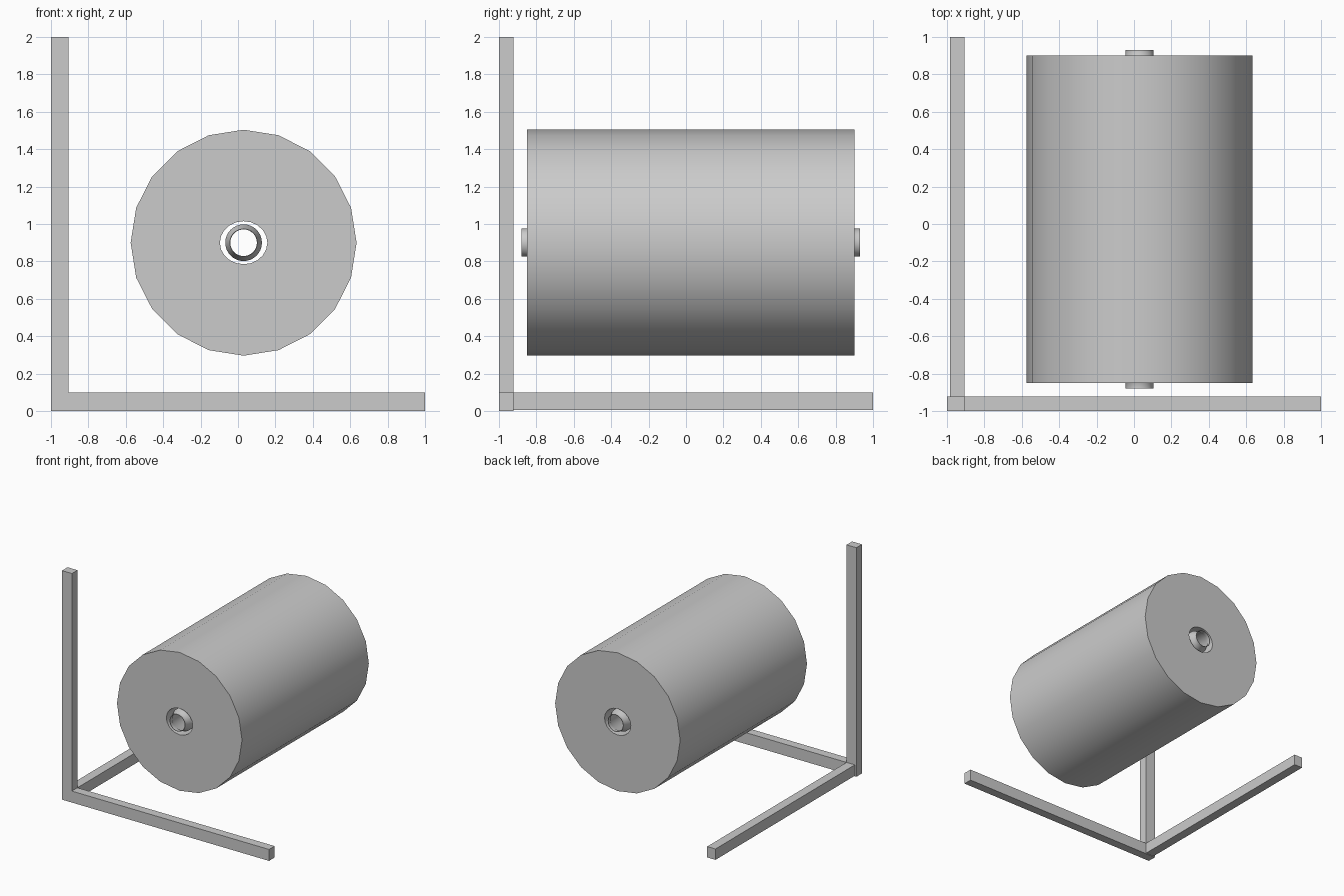
import bpy, bmesh, math

cube = bpy.data.objects.get("Cube")
if cube:
    bpy.data.objects.remove(cube, do_unlink=True)

grey = bpy.data.materials.new("light grey")
grey.use_nodes = True
COLOUR = (0.6, 0.6, 0.6, 1)
grey.diffuse_color = COLOUR
grey.node_tree.nodes["Principled BSDF"].inputs["Base Color"].default_value = COLOUR

AXIS_X, AXIS_Z = 0.03, 0.9


def finish(bm, name, smooth=False):
    bmesh.ops.recalc_face_normals(bm, faces=bm.faces)
    mesh = bpy.data.meshes.new(name)
    bm.to_mesh(mesh)
    bm.free()
    mesh.materials.append(grey)
    obj = bpy.data.objects.new(name, mesh)
    bpy.context.collection.objects.link(obj)
    if smooth:
        bpy.ops.object.select_all(action='DESELECT')
        obj.select_set(True)
        bpy.context.view_layer.objects.active = obj
        bpy.ops.object.shade_smooth_by_angle(angle=math.radians(30))
    return obj


def closed_lathe(name, profile, sides):
    """Loft rings (x radius, z radius, y) around the shared axis into a closed shell."""
    bm = bmesh.new()
    rings = []
    for rx, rz, y in profile:
        angles = [2 * math.pi * i / sides for i in range(sides)]
        rings.append([bm.verts.new((AXIS_X + rx * math.sin(a), y,
                                    AXIS_Z + rz * math.cos(a))) for a in angles])
    for k, ring in enumerate(rings):
        after = rings[(k + 1) % len(rings)]
        for i in range(sides):
            j = (i + 1) % sides
            bm.faces.new((ring[i], ring[j], after[j], after[i]))
    return finish(bm, name, smooth=True)


def bar(name, low, high):
    bm = bmesh.new()
    bmesh.ops.create_cube(bm, size=1)
    for v in bm.verts:
        v.co = [high[i] if v.co[i] > 0 else low[i] for i in range(3)]
    return finish(bm, name)


# Drum with an open bore
FRONT, BACK = -0.85, 0.9
closed_lathe("drum", [(0.604, 0.604, FRONT), (0.604, 0.604, BACK),
                      (0.127, 0.115, BACK), (0.127, 0.115, FRONT)], 20)

# Hollow axle: narrow necks at both ends, wider inside the drum
outer = [(0.075, FRONT - 0.03), (0.075, FRONT), (0.098, FRONT + 0.04),
         (0.098, BACK - 0.04), (0.075, BACK), (0.075, BACK + 0.03)]
inner = [(r - 0.004, y) for r, y in reversed(outer)]
closed_lathe("axle_tube", [(r, r, y) for r, y in outer + inner], 32)

# Corner frame: upright post and two floor bars
bar("upright_post", (-1, -1, 0), (-0.905, -0.923, 2))
bar("front_floor_bar", (-0.905, -1, 0), (1, -0.923, 0.1))
bar("side_floor_bar", (-0.985, -0.923, 0.005), (-0.905, 1, 0.1))
